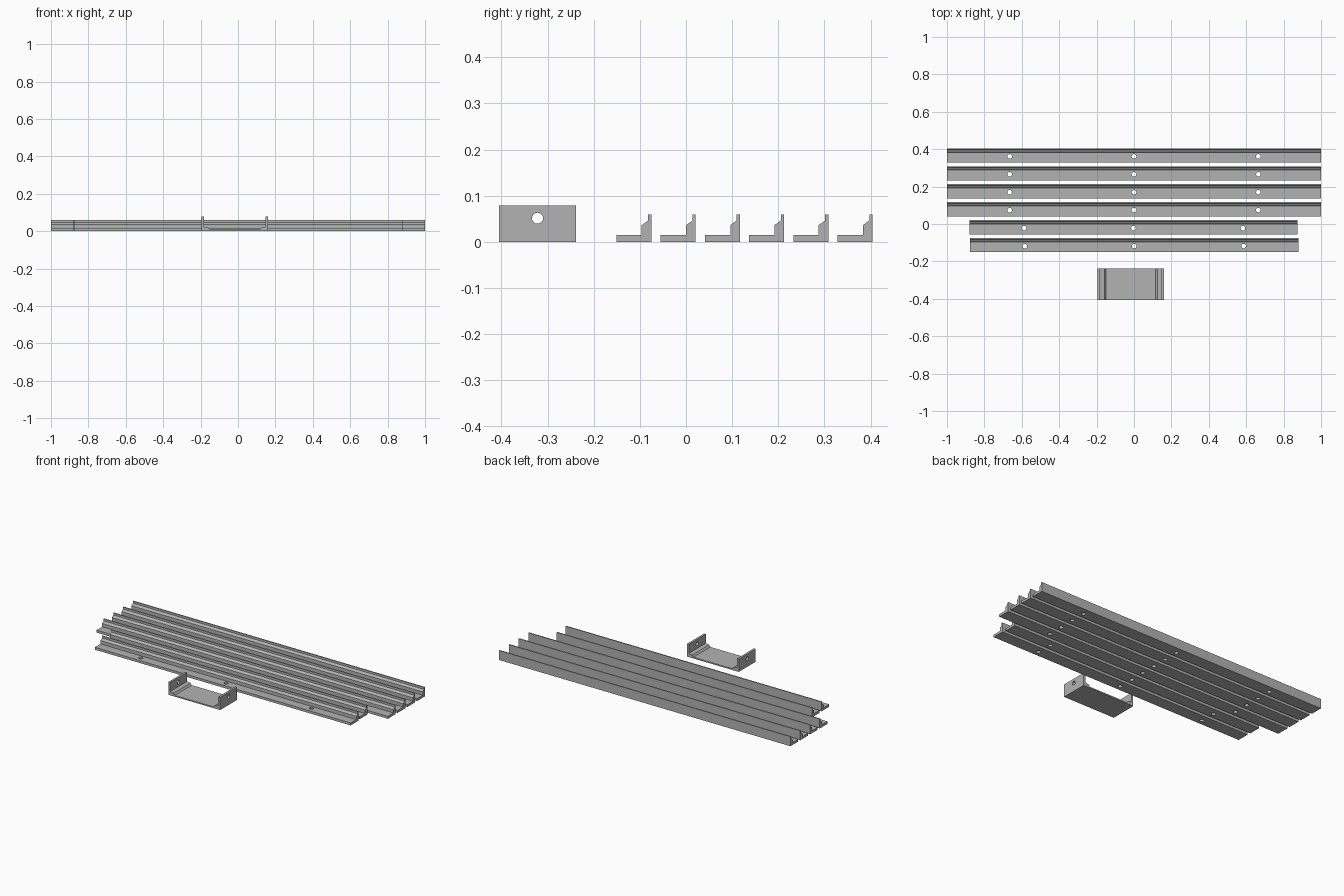
import bpy, bmesh, math
from mathutils import Matrix, Vector

if "Cube" in bpy.data.objects:
    bpy.data.objects.remove(bpy.data.objects["Cube"])

grey = bpy.data.materials.new("plain grey")
grey.diffuse_color = (0.45, 0.45, 0.45, 1)
grey.use_nodes = True
grey.node_tree.nodes["Principled BSDF"].inputs["Base Color"].default_value = grey.diffuse_color


def extrude_profile(name, points, sweep):
    """Closed prism from a planar profile swept along a vector."""
    bm = bmesh.new()
    face = bm.faces.new([bm.verts.new(p) for p in points])
    swept = bmesh.ops.extrude_face_region(bm, geom=[face])["geom"]
    bmesh.ops.translate(bm, vec=sweep, verts=[v for v in swept if isinstance(v, bmesh.types.BMVert)])
    bmesh.ops.recalc_face_normals(bm, faces=bm.faces)
    mesh = bpy.data.meshes.new(name)
    bm.to_mesh(mesh)
    bm.free()
    mesh.materials.append(grey)
    obj = bpy.data.objects.new(name, mesh)
    bpy.context.collection.objects.link(obj)
    return obj


def drill(obj, centres, radius, depth, rotation):
    """Cut round holes and remove the cutter."""
    bm = bmesh.new()
    for c in centres:
        bmesh.ops.create_cone(bm, cap_ends=True, segments=24, radius1=radius, radius2=radius,
                              depth=depth, matrix=Matrix.Translation(c) @ rotation)
    mesh = bpy.data.meshes.new("hole_cutter")
    bm.to_mesh(mesh)
    bm.free()
    mesh.materials.append(grey)
    cutter = bpy.data.objects.new("hole_cutter", mesh)
    cutter.hide_render = True
    bpy.context.collection.objects.link(cutter)
    mod = obj.modifiers.new("holes", "BOOLEAN")
    mod.operation, mod.solver, mod.object = "DIFFERENCE", "EXACT", cutter
    bpy.ops.object.select_all(action="DESELECT")
    bpy.context.view_layer.objects.active = obj
    obj.select_set(True)
    bpy.ops.object.modifier_apply(modifier=mod.name)
    bpy.data.objects.remove(cutter)
    bpy.ops.object.shade_smooth_by_angle(angle=math.radians(30))


# Rails: flat foot, upright back with a sloped shoulder, three screw holes
RAIL = [(-0.076, 0), (0, 0), (0, 0.059), (-0.007, 0.059), (-0.007, 0.046),
        (-0.021, 0.036), (-0.021, 0.015), (-0.076, 0.015)]
rails = [  # name, back y, centre x, half length, hole spacing
    ("short_rail_front", -0.075, 0.001, 0.878, 0.585),
    ("short_rail_back", 0.021, -0.003, 0.876, 0.585),
] + [(f"long_rail_{i + 1}", 0.117 + i * 0.0958, 0, 1.0, 0.665) for i in range(4)]

for name, back, cx, half, gap in rails:
    rail = extrude_profile(name, [(cx - half, back + y, z) for y, z in RAIL], Vector((2 * half, 0, 0)))
    drill(rail, [Vector((cx + s * gap, back - 0.043, 0.0075)) for s in (-1, 0, 1)],
          0.0125, 0.06, Matrix.Identity(4))

# Bracket: U channel with stepped inner corners, one hole through both walls
HALF = [(0.178, 0), (0.178, 0.079), (0.165, 0.079), (0.165, 0.023),
        (0.142, 0.019), (0.133, 0.008)]
outline = HALF + [(-x, z) for x, z in reversed(HALF)]
bracket = extrude_profile("bracket", [(x - 0.017, -0.405, z) for x, z in outline], Vector((0, 0.166, 0)))
drill(bracket, [Vector((-0.017, -0.322, 0.051))], 0.012, 0.5, Matrix.Rotation(math.pi / 2, 4, "Y"))
